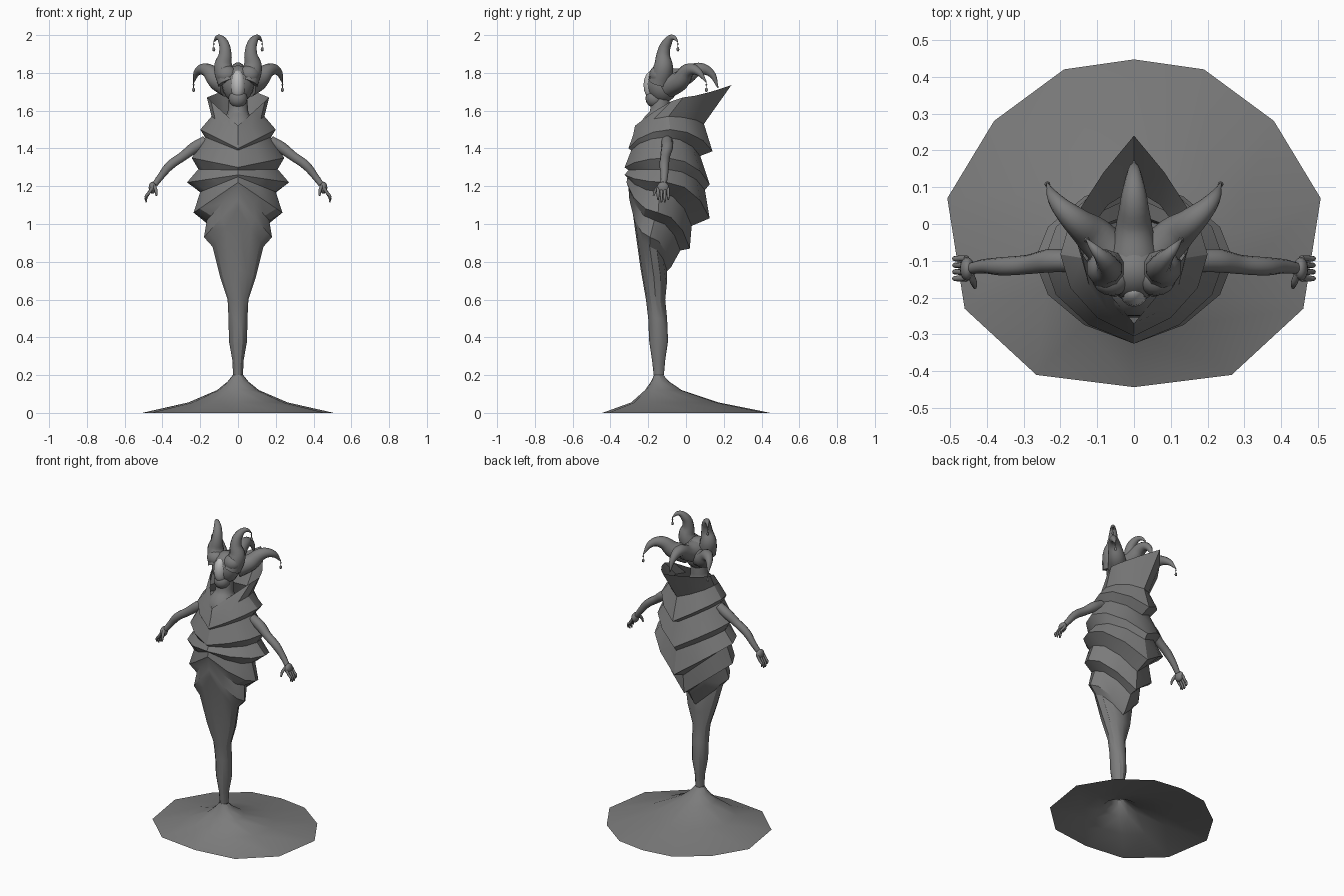
import bpy, bmesh, math
from mathutils import Vector

cube = bpy.data.objects.get("Cube")
if cube:
    bpy.data.objects.remove(cube, do_unlink=True)


def material(name, value):
    m = bpy.data.materials.new(name)
    m.use_nodes = True
    m.diffuse_color = (value, value, value, 1)
    m.node_tree.nodes["Principled BSDF"].inputs["Base Color"].default_value = (value, value, value, 1)
    return m


GREY = material("dark grey", 0.2)
PALE = material("pale grey", 0.5)


def finish(obj, mat=GREY, angle=30):
    obj.data.materials.clear()
    obj.data.materials.append(mat)
    bpy.ops.object.select_all(action='DESELECT')
    obj.select_set(True)
    bpy.context.view_layer.objects.active = obj
    bpy.ops.object.shade_smooth_by_angle(angle=math.radians(angle))
    return obj


def loft(name, rings, angle=30):
    """Skin a stack of closed rings, given from top to bottom."""
    bm = bmesh.new()
    loops = [[bm.verts.new(p) for p in ring] for ring in rings]
    for a, b in zip(loops, loops[1:]):
        n = len(a)
        for i in range(n):
            j = (i + 1) % n
            bm.faces.new((a[i], b[i], b[j], a[j]))
    bm.normal_update()
    mesh = bpy.data.meshes.new(name)
    bm.to_mesh(mesh)
    bm.free()
    obj = bpy.data.objects.new(name, mesh)
    bpy.context.collection.objects.link(obj)
    return finish(obj, angle=angle)


def tube(name, points, sides=3):
    """Tapered round tube through (x, y, z, radius) points."""
    cu = bpy.data.curves.new(name, 'CURVE')
    cu.dimensions = '3D'
    cu.bevel_depth = 1
    cu.bevel_resolution = sides
    cu.resolution_u = 5
    cu.use_fill_caps = True
    sp = cu.splines.new('BEZIER')
    sp.bezier_points.add(len(points) - 1)
    for bp, (x, y, z, r) in zip(sp.bezier_points, points):
        bp.co = (x, y, z)
        bp.radius = r
        bp.handle_left_type = bp.handle_right_type = 'AUTO'
    obj = bpy.data.objects.new(name, cu)
    bpy.context.collection.objects.link(obj)
    bpy.ops.object.select_all(action='DESELECT')
    obj.select_set(True)
    bpy.context.view_layer.objects.active = obj
    bpy.ops.object.convert(target='MESH')
    return finish(bpy.context.view_layer.objects.active, angle=60)


def ball(name, loc, size, mat=GREY, segs=16):
    bpy.ops.mesh.primitive_uv_sphere_add(segments=segs, ring_count=segs // 2, location=loc)
    obj = bpy.context.object
    obj.name = name
    obj.scale = size
    return finish(obj, mat, 60)


def flip(points, s):
    return [(p[0] * s, *p[1:]) for p in points]


# Gown ring: straight V slopes at front and back, pointed by amount k
def gown_ring(zs, w, zf, yf, zb, yb, k=0.25):
    cy, d, pts = (yf + yb) / 2, (yb - yf) / 2, []
    for i in range(12):
        a = math.tau * i / 12
        s, c = math.sin(a), math.cos(a)
        peak = 1 - abs(s)
        y = cy + d * ((1 - k) * c + k * math.copysign(peak, c) * (abs(c) > 1e-6))
        z = zs + ((zb if c > 0 else zf) - zs) * peak
        pts.append((-w * s, y, z))
    return pts


# Overlapping tiers: side height, half width, front height/y, back height/y
tiers = [
    (1.67, .165, 1.52, -.27, 1.735, .24, .7),
    (1.57, .14, 1.47, -.28, 1.53, .095),
    (1.50, .20, 1.40, -.305, 1.385, .14),
    (1.46, .175, 1.39, -.29, 1.36, .075),
    (1.35, .245, 1.30, -.325, 1.21, .125),
    (1.29, .21, 1.285, -.305, 1.18, .10),
    (1.22, .27, 1.26, -.325, 1.03, .125),
    (1.17, .20, 1.25, -.31, .99, .03),
    (1.06, .235, 1.22, -.315, .87, .02),
    (1.02, .165, 1.20, -.305, .86, -.03),
    (.93, .18, 1.13, -.30, .77, -.08),
    (.88, .135, 1.08, -.285, .75, -.10),
    (.72, .095, .76, -.24, .70, -.10, 0),
    (.60, .055, .60, -.212, .60, -.11, 0),
    (.50, .05, .50, -.20, .50, -.10, 0),
    (.38, .048, .38, -.195, .38, -.095, 0),
    (.28, .03, .28, -.18, .28, -.11, 0),
    (.20, .026, .20, -.171, .20, -.117, 0),
]
loft("tiered_gown", [gown_ring(*t) for t in tiers])

# Flared, hollow train on the floor
half = [(.19, .42), (.38, .28), (.507, .07), (.46, -.23), (.265, -.41)]
outline = [(0, .447)] + [(-x, y) for x, y in half] + [(0, -.443)] + half[::-1]
levels = [(.055, .20, -.145), (.11, .165, -.137), (.22, .12, -.12), (.52, .055, -.06), (1, 0, 0)]
loft("floor_train", [[(x * s, y * s + cy, z) for x, y in outline] for s, z, cy in levels])

# Chest, neck and head
tube("chest_and_neck", [(0, -.14, 1.42, .12), (0, -.15, 1.52, .10), (0, -.14, 1.59, .055), (0, -.13, 1.70, .045)])
ball("head", (0, -.125, 1.74), (.085, .085, .10))
ball("jaw", (0, -.165, 1.665), (.05, .05, .05))
ball("face", (0, -.175, 1.735), (.042, .05, .08), PALE)
tube("centre_horn", [(0, -.1, 1.76, .07), (0, -.01, 1.78, .05), (0, .07, 1.82, .036), (0, .13, 1.80, .022), (0, .17, 1.72, .003)])

upper = [(.05, -.14, 1.75, .06), (.078, -.12, 1.83, .052), (.068, -.12, 1.90, .035),
         (.078, -.10, 1.96, .026), (.105, -.07, 1.988, .014), (.128, -.043, 1.965, .003)]
lower = [(.05, -.09, 1.73, .06), (.11, -.03, 1.76, .052), (.165, .015, 1.815, .036),
         (.21, .06, 1.81, .022), (.235, .108, 1.75, .003)]
arm = [(.17, -.10, 1.44, .03), (.23, -.10, 1.405, .032), (.29, -.11, 1.36, .026),
       (.36, -.115, 1.31, .025), (.41, -.115, 1.25, .019), (.44, -.12, 1.21, .016)]

for side, s in (("left", 1), ("right", -1)):
    for label, horn in (("upper", upper), ("lower", lower)):
        tube(f"{side}_{label}_horn", flip(horn, s))
        # Hanging bead and drop at the horn tip
        x, y, z, _ = horn[-1]
        tube(f"{side}_{label}_thread", flip([(x, y, z, .002), (x, y, z - .04, .002)], s), 1)
        ball(f"{side}_{label}_bead", (x * s, y, z - .012), (.005, .005, .005), segs=8)
        ball(f"{side}_{label}_drop", (x * s, y, z - .04), (.008, .008, .012), segs=8)
    # Brow ridge joining the horns to the head
    ball(f"{side}_brow", (.06 * s, -.145, 1.79), (.055, .05, .05))
    # Arm, palm and fingers
    tube(f"{side}_arm", flip(arm, s))
    ball(f"{side}_palm", (.453 * s, -.122, 1.192), (.02, .032, .032))
    for i in range(4):
        y = -.148 + i * .018
        drop = .012 if i in (0, 3) else 0
        tube(f"{side}_finger_{i + 1}", flip([(.455, y, 1.19, .009), (.475, y, 1.16, .008),
             (.487, y, 1.135 + drop, .007), (.485, y, 1.115 + drop, .004)], s), 2)
    tube(f"{side}_thumb", flip([(.445, -.135, 1.205, .01), (.435, -.16, 1.18, .009), (.432, -.172, 1.15, .005)], s), 2)
